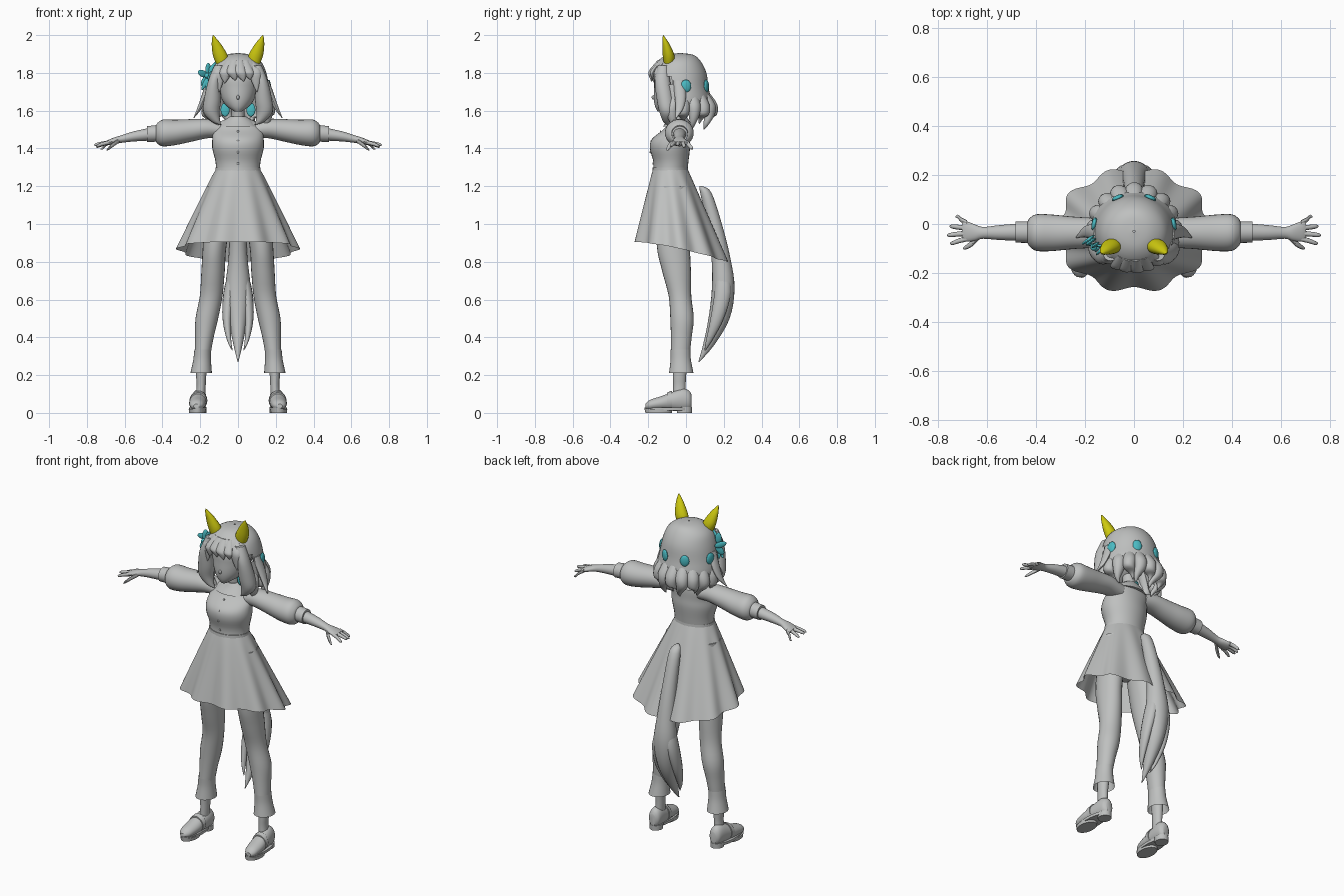
import bpy, bmesh, math
from mathutils import Vector, Euler


def material(name, rgb):
    m = bpy.data.materials.new(name)
    m.diffuse_color = (*rgb, 1)
    return m


GREY = material("plain_grey", (0.52, 0.53, 0.525))
YELLOW = material("ear_yellow", (0.62, 0.59, 0.005))
TEAL = material("ornament_teal", (0.07, 0.5, 0.55))


def finish(name, bm, mat):
    bmesh.ops.recalc_face_normals(bm, faces=bm.faces)
    me = bpy.data.meshes.new(name)
    bm.to_mesh(me)
    bm.free()
    me.materials.append(mat)
    ob = bpy.data.objects.new(name, me)
    bpy.context.collection.objects.link(ob)
    return ob


def smooth_rows(rows, steps):
    """Catmull-Rom interpolation of section rows."""
    out = []
    for i in range(len(rows) - 1):
        p0, p1, p2 = rows[max(i - 1, 0)], rows[i], rows[i + 1]
        p3 = rows[min(i + 2, len(rows) - 1)]
        for k in range(steps):
            t = k / steps
            out.append([0.5 * (2 * b + (c - a) * t + (2 * a - 5 * b + 4 * c - d) * t * t
                               + (3 * b - a - 3 * c + d) * t ** 3)
                        for a, b, c, d in zip(p0, p1, p2, p3)])
    return out + [list(rows[-1])]


def loft(name, rows, mat=GREY, axis="z", sides=20, steps=4, side=1, caps=True, keep=None):
    """Skin elliptical sections (x, y, z, a, b) lying across the given axis."""
    u, v = {"x": (1, 2), "y": (0, 2), "z": (0, 1)}[axis]
    bm = bmesh.new()
    rings = []
    for r in smooth_rows(rows, steps):
        ring = []
        for k in range(sides):
            t = 2 * math.pi * k / sides
            p = list(r[:3])
            p[u] += max(r[3], 0.001) * math.cos(t)
            p[v] += max(r[4], 0.001) * math.sin(t)
            p[0] *= side
            ring.append(bm.verts.new(p))
        rings.append(ring)
    for a, b in zip(rings, rings[1:]):
        for k in range(sides):
            j = (k + 1) % sides
            bm.faces.new((a[k], a[j], b[j], b[k]))
    if caps:
        bm.faces.new(rings[0])
        bm.faces.new(rings[-1])
    if keep:
        drop = [f for f in bm.faces if not keep(f.calc_center_median())]
        bmesh.ops.delete(bm, geom=drop, context="FACES")
    return finish(name, bm, mat)


def ball(name, loc, scale, mat=GREY, rot=(0, 0, 0)):
    bm = bmesh.new()
    bmesh.ops.create_uvsphere(bm, u_segments=16, v_segments=10, radius=1)
    m = Euler(rot).to_matrix()
    for v in bm.verts:
        v.co = m @ Vector(c * s for c, s in zip(v.co, scale)) + Vector(loc)
    return finish(name, bm, mat)


# Head, neck, nose
loft("head", [(0, -.125, 1.595, .018, .025), (0, -.095, 1.62, .055, .068), (0, -.07, 1.66, .086, .1),
              (0, -.055, 1.72, .105, .114), (0, -.045, 1.78, .115, .12), (0, -.04, 1.85, .09, .09)], sides=32)
ball("nose", (0, -.17, 1.67), (.008, .012, .012))
loft("neck", [(0, -.04, 1.48, .045, .04), (0, -.04, 1.56, .035, .035), (0, -.05, 1.64, .035, .035)])

# Torso, collar, buttons, hips
loft("torso", [(0, -.083, 1.27, .116, .09), (0, -.08, 1.33, .119, .093), (0, -.085, 1.40, .136, .106),
               (0, -.08, 1.45, .136, .1), (0, -.05, 1.50, .13, .07), (0, -.037, 1.54, .095, .052),
               (0, -.035, 1.56, .05, .038)], sides=32)
loft("waistband", [(0, -.083, 1.275, .121, .095), (0, -.083, 1.3, .119, .093)], sides=32, steps=1)
loft("collar", [(0, -.045, 1.515, .105, .08), (0, -.04, 1.545, .078, .058), (0, -.04, 1.57, .042, .042)], sides=24)
for z, y in ((1.32, -.174), (1.38, -.189), (1.44, -.183), (1.49, -.135)):
    ball("button", (0, y, z), (.006, .004, .006))
loft("hips", [(0, -.078, 1.29, .11, .085), (0, -.07, 1.18, .145, .1), (0, -.07, 1.05, .13, .09),
              (0, -.07, 1.0, .06, .06)], sides=24)

# Pleated skirt, longer at the back
bm = bmesh.new()
SEG, ROWS = 120, 14
grid = []
for i in range(ROWS + 1):
    t = i / ROWS
    row = []
    for k in range(SEG):
        a = 2 * math.pi * k / SEG
        fold = 1 + .055 * t ** .7 * math.cos(10 * a)
        drop = .385 + .105 * ((1 + math.sin(a)) / 2) ** 1.5
        rx, ry = .117 + .195 * t ** .95, .092 + .153 * t ** .95
        row.append(bm.verts.new((rx * fold * math.cos(a), -.083 + .058 * t + ry * fold * math.sin(a),
                                 1.29 - drop * t)))
    grid.append(row)
for a, b in zip(grid, grid[1:]):
    for k in range(SEG):
        j = (k + 1) % SEG
        bm.faces.new((a[k], a[j], b[j], b[k]))
finish("skirt", bm, GREY)

for s in (-1, 1):
    # Legs with flared cuffs
    loft("leg", [(.085, -.07, 1.2, .08, .085), (.122, -.068, .9, .063, .088), (.132, -.05, .75, .062, .076),
                 (.142, -.032, .62, .06, .06), (.165, -.021, .5, .06, .062), (.178, -.025, .4, .049, .055),
                 (.187, -.03, .31, .042, .05)], side=s, sides=24)
    loft("trouser_cuff", [(.187, -.03, .335, .044, .053), (.19, -.028, .28, .047, .054),
                          (.195, -.025, .21, .057, .065)], side=s, sides=24, caps=False)
    loft("ankle", [(.19, -.03, .32, .035, .04), (.195, -.034, .2, .027, .035), (.195, -.035, .14, .024, .033),
                   (.2, -.035, .07, .026, .035)], side=s)
    # Shoes
    loft("shoe_upper", [(.22, -.215, .035, .015, .012), (.218, -.19, .042, .036, .027),
                        (.214, -.13, .052, .045, .037), (.21, -.08, .06, .043, .048),
                        (.205, -.02, .068, .04, .06), (.203, .015, .066, .034, .052),
                        (.203, .03, .06, .018, .035)], axis="y", side=s, sides=24)
    loft("shoe_sole", [(.213, -.1, .012, .045, .118), (.213, -.1, .028, .046, .12)], side=s, sides=28, steps=1)
    loft("shoe_heel", [(.204, -.008, 0, .036, .04), (.204, -.008, .03, .037, .041)], side=s, steps=1)
    loft("shoe_toe_tread", [(.216, -.145, 0, .043, .07), (.216, -.145, .02, .045, .073)], side=s, steps=1)
    loft("shoe_strap", [(.211, -.1, .06, .047, .048), (.209, -.075, .065, .047, .052)], axis="y", side=s, steps=1)

    # Puffed sleeve, cuff, forearm and palm
    loft("sleeve", [(.08, -.036, 1.495, .05, .04), (.16, -.036, 1.505, .06, .051), (.25, -.036, 1.495, .066, .06),
                    (.33, -.036, 1.485, .074, .067), (.395, -.035, 1.482, .075, .071),
                    (.425, -.034, 1.48, .058, .056), (.435, -.034, 1.48, .04, .04)], axis="x", side=s, sides=28)
    loft("sleeve_cuff", [(.425, -.033, 1.48, .044, .044), (.482, -.033, 1.476, .043, .042)],
         axis="x", side=s, steps=1, sides=24)
    loft("forearm", [(.46, -.033, 1.476, .036, .034), (.55, -.035, 1.464, .03, .027),
                     (.615, -.036, 1.45, .024, .02), (.65, -.035, 1.442, .034, .018),
                     (.685, -.03, 1.432, .042, .014), (.7, -.028, 1.428, .036, .01)], axis="x", side=s)
    # Spread fingers: base y, tip x, y, z
    for y0, x1, y1, z1 in ((-.06, .75, -.078, 1.412), (-.038, .762, -.045, 1.418),
                           (-.016, .752, -.01, 1.408), (.004, .728, .03, 1.398)):
        loft("finger", [(.68, y0, 1.432, .011, .011), ((.68 + x1) / 2, (y0 + y1) / 2, (1.436 + z1) / 2, .01, .01),
                        (x1 - .01, y1, z1 + .003, .008, .008), (x1, y1, z1, .002, .002)],
             axis="x", side=s, sides=10, steps=3)
    loft("thumb", [(.625, -.045, 1.445, .012, .012), (.655, -.075, 1.425, .013, .013),
                   (.685, -.095, 1.4, .009, .009), (.697, -.1, 1.39, .002, .002)],
         axis="x", side=s, sides=10, steps=3)

    # Pointed ears
    loft("ear", [(.082, -.09, 1.84, .03, .025), (.093, -.092, 1.89, .039, .031), (.112, -.104, 1.945, .027, .021),
                 (.126, -.116, 1.983, .011, .009), (.132, -.12, 2.0, .001, .001)], YELLOW, side=s)

    # Face-framing locks and thin outward flicks
    loft("front_lock", [(.095, -.12, 1.84, .03, .03), (.125, -.125, 1.76, .032, .04), (.135, -.11, 1.66, .045, .045),
                        (.14, -.1, 1.59, .042, .04), (.115, -.1, 1.54, .022, .02), (.09, -.1, 1.525, .003, .003)],
         side=s)
    loft("outer_flick", [(.145, -.04, 1.76, .02, .03), (.175, -.03, 1.68, .018, .03), (.205, -.035, 1.61, .012, .02),
                         (.235, -.055, 1.56, .002, .003)], side=s, sides=12)
    # Teal spots on the hair and beside the jaw
    ball("side_spot", (.162 * s, 0, 1.73), (.011, .028, .034), TEAL, (0, 0, s * .2))
    ball("back_spot", (.066 * s, .107, 1.73), (.026, .011, .034), TEAL, (0, 0, -s * .42))
    ball("jaw_spot", (.068 * s, -.07, 1.605), (.024, .008, .036), TEAL)

# Hair cap, open around the face
loft("hair_cap", [(0, -.03, 1.905, .004, .004), (0, -.03, 1.895, .068, .07), (0, -.037, 1.86, .122, .116),
                  (0, -.04, 1.80, .15, .148), (0, -.03, 1.72, .165, .15), (0, -.02, 1.65, .175, .155),
                  (0, -.015, 1.59, .165, .15)], sides=48, caps=False,
     keep=lambda c: c.z > 1.79 or c.y > -.08)

# Fringe: x, tip x, tip z
for x, xt, zt in ((-.1, -.1, 1.70), (-.065, -.07, 1.745), (-.03, -.015, 1.76),
                  (.01, .03, 1.755), (.05, .065, 1.765), (.09, .1, 1.70)):
    y = -.04 - .146 * math.sqrt(1 - (x / .15) ** 2)
    loft("fringe_lock", [(x * .7, y + .045, 1.865, .02, .012), (x, y + .005, 1.81, .031, .016),
                         ((x + xt) / 2, y + .002, (1.81 + zt) / 2, .023, .012), (xt, y + .004, zt, .002, .002)],
         sides=12)

# Layered locks round the back
for i in range(11):
    a = math.radians(-20 + 22 * i)
    c, s = math.cos(a), math.sin(a)
    tip = 1.5 + .03 * (i % 2)
    lean = .02 * (-1) ** i
    loft("back_lock", [(.12 * c, -.02 + .11 * s, 1.70, .03, .03), (.152 * c, -.02 + .15 * s, 1.635, .038, .036),
                       (.16 * c, -.02 + .155 * s, 1.58, .032, .03),
                       (.14 * c + lean, -.02 + .138 * s, tip + .03, .015, .015),
                       (.125 * c + lean, -.02 + .125 * s, tip, .002, .002)], sides=14)

# Flower ornament with ribbon ends on one side of the hair
for k in range(5):
    a = 2 * math.pi * k / 5 + .3
    ball("flower_petal", (-.158 + .03 * math.cos(a), -.085 - .022 * math.cos(a), 1.785 + .034 * math.sin(a)),
         (.034, .007, .018), TEAL, (0, -a, .63))
ball("flower_centre", (-.164, -.095, 1.785), (.014, .014, .014), TEAL)
for dx, z in ((-.03, 1.71), (-.005, 1.70)):
    loft("ribbon_end", [(-.155, -.085, 1.78, .01, .005), (-.16 + dx * .5, -.085, 1.74, .014, .005),
                        (-.16 + dx, -.08, z, .003, .003)], TEAL, sides=10)
loft("ribbon_tip", [(-.15, -.088, 1.79, .01, .005), (-.135, -.09, 1.83, .015, .006),
                    (-.115, -.095, 1.862, .002, .002)], TEAL, sides=10)

# Tail with side strands
loft("tail", [(0, .08, 1.2, .008, .008), (0, .105, 1.165, .032, .03), (0, .15, 1.0, .04, .04),
              (0, .185, .82, .05, .05), (0, .197, .66, .066, .06), (0, .175, .5, .05, .056),
              (0, .12, .36, .024, .03), (0, .068, .27, .002, .003)], sides=24)
for s in (-1, 1):
    loft("tail_strand", [(.02, .19, .78, .02, .03), (.045, .195, .64, .032, .045), (.058, .165, .5, .024, .036),
                         (.048, .125, .39, .012, .018), (.03, .1, .33, .002, .003)], side=s, sides=14)

# Smooth shading with sharp edges kept
for ob in bpy.data.objects:
    ob.select_set(True)
    bpy.context.view_layer.objects.active = ob
bpy.ops.object.shade_smooth_by_angle(angle=math.radians(40))
